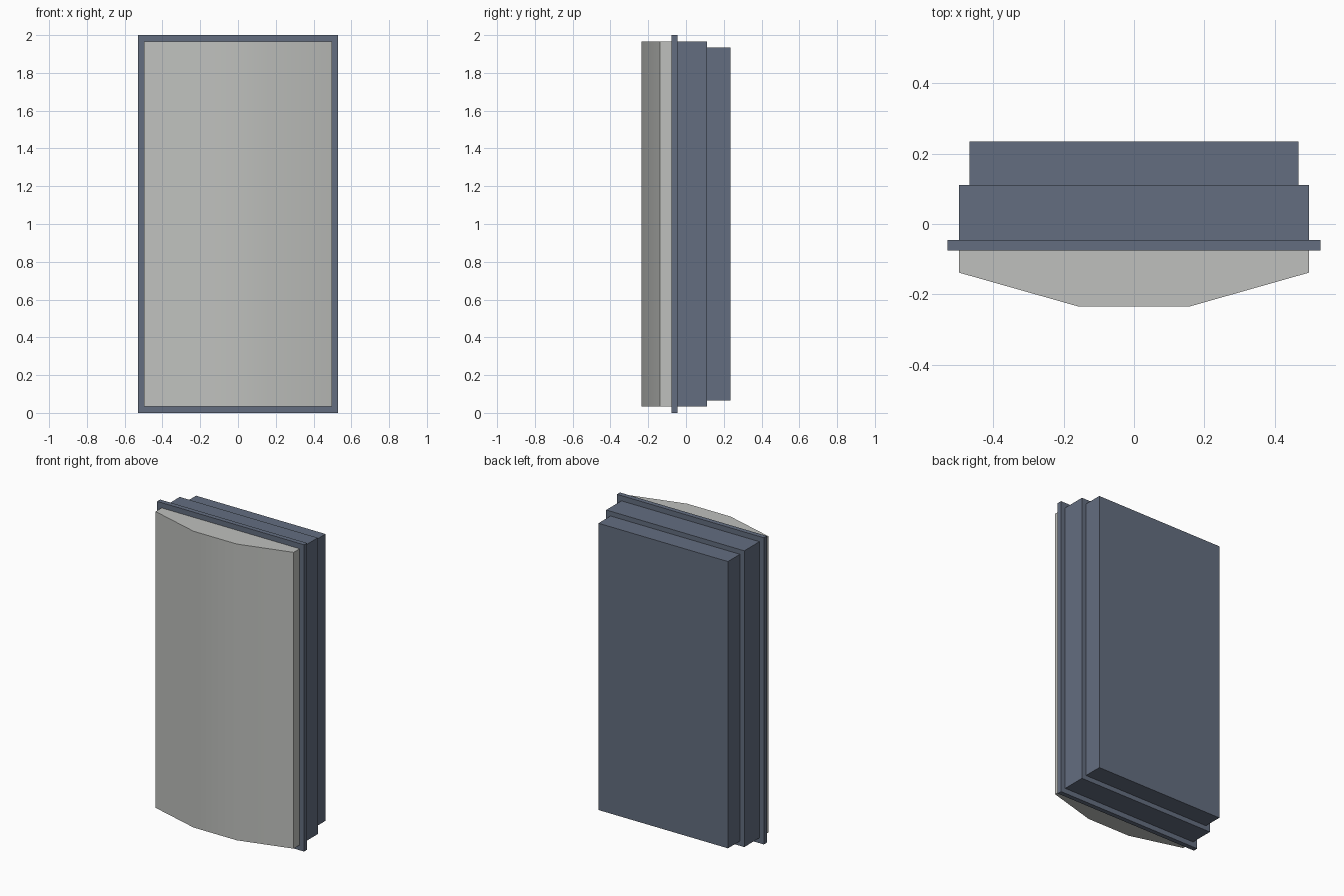
import bpy, bmesh, math

cube = bpy.data.objects.get("Cube")
if cube:
    bpy.data.objects.remove(cube, do_unlink=True)


def material(name, rgb):
    mat = bpy.data.materials.new(name)
    mat.use_nodes = True
    colour = (*rgb, 1)
    mat.diffuse_color = colour
    mat.node_tree.nodes["Principled BSDF"].inputs["Base Color"].default_value = colour
    return mat


def extrude_profile(name, profile, bottom, top, mat):
    """Raise an (x, y) outline from bottom to top."""
    bm = bmesh.new()
    base = bm.faces.new([bm.verts.new((x, y, bottom)) for x, y in profile])
    cap = bmesh.ops.extrude_face_region(bm, geom=[base], use_keep_orig=True)
    raised = [v for v in cap["geom"] if isinstance(v, bmesh.types.BMVert)]
    bmesh.ops.translate(bm, verts=raised, vec=(0, 0, top - bottom))
    bmesh.ops.recalc_face_normals(bm, faces=bm.faces)
    mesh = bpy.data.meshes.new(name)
    bm.to_mesh(mesh)
    bm.free()
    mesh.materials.append(mat)
    obj = bpy.data.objects.new(name, mesh)
    bpy.context.collection.objects.link(obj)
    return obj


def slab(name, half_width, front, back, margin, mat):
    outline = [(-half_width, front), (half_width, front),
               (half_width, back), (-half_width, back)]
    return extrude_profile(name, outline, margin, 2 - margin, mat)


blue = material("slate blue", (0.126, 0.155, 0.216))
grey = material("light grey", (0.52, 0.53, 0.51))

# Stepped housing behind the panel
slab("back_plate", 0.467, 0.111, 0.235, 0.065, blue)
slab("housing", 0.498, -0.045, 0.111, 0.034, blue)
slab("flange", 0.53, -0.076, -0.045, 0, blue)

# Bowed front panel with softly shaded facets
half = [(0.498, -0.076), (0.498, -0.138), (0.156, -0.235)]
bow = half + [(-x, y) for x, y in reversed(half)]
panel = extrude_profile("front_panel", bow, 0.034, 1.966, grey)
bpy.ops.object.select_all(action="DESELECT")
panel.select_set(True)
bpy.context.view_layer.objects.active = panel
bpy.ops.object.shade_smooth_by_angle(angle=math.radians(30))
